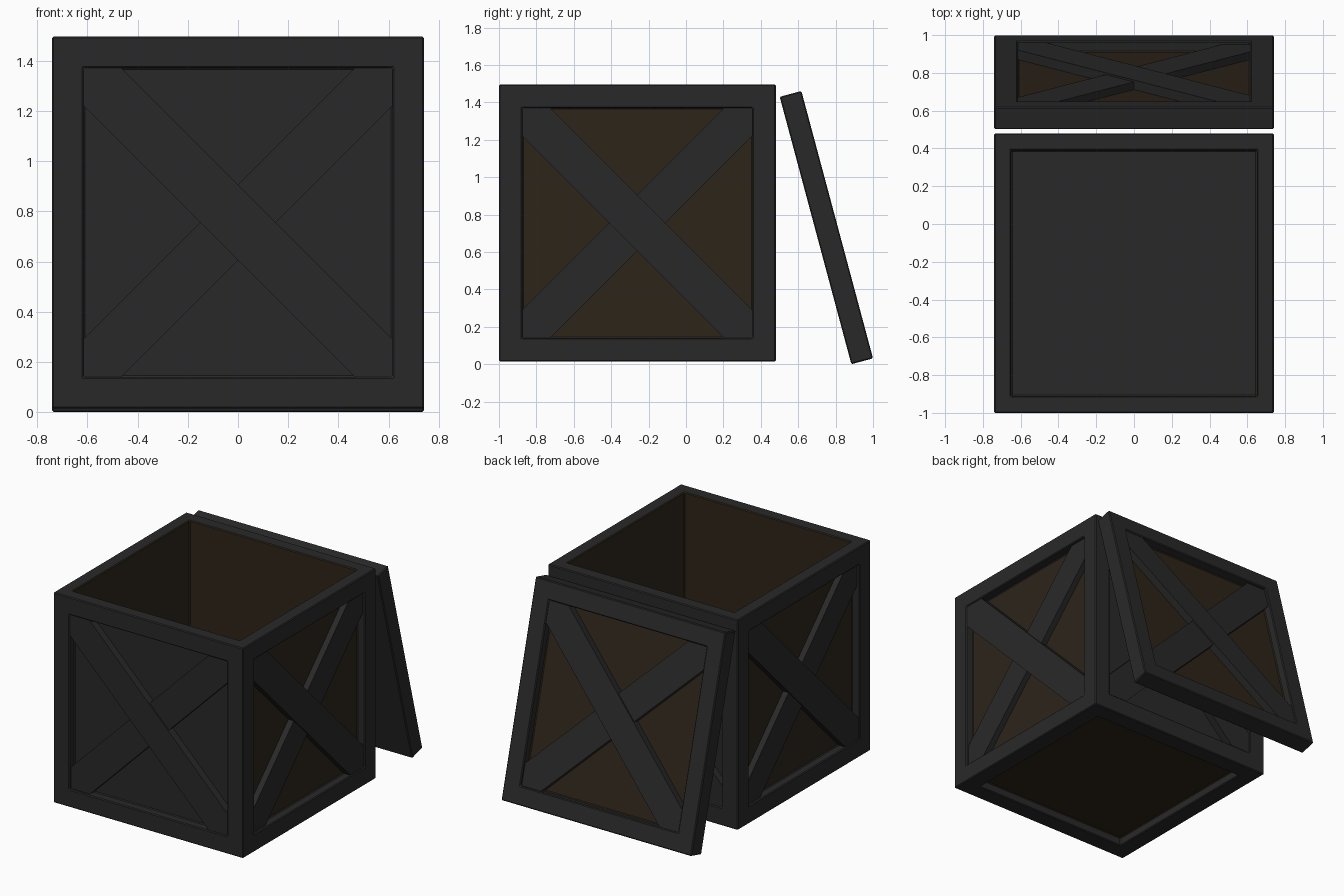
import bpy, bmesh, math
from mathutils import Matrix, Vector

if "Cube" in bpy.data.objects:
    bpy.data.objects.remove(bpy.data.objects["Cube"])

SIZE, BORDER, RECESS = 1.48, 0.125, 0.06
H = SIZE / 2
OPEN = H - BORDER


def material(name, rgb):
    m = bpy.data.materials.new(name)
    m.diffuse_color = (*rgb, 1)
    m.use_nodes = True
    m.node_tree.nodes["Principled BSDF"].inputs["Base Color"].default_value = m.diffuse_color
    return m


GREY = material("dark_frame", (0.022, 0.022, 0.022))
BROWN = material("brown_panel", (0.026, 0.018, 0.010))


def finish(bm, name, matrix, bevel=0):
    bmesh.ops.recalc_face_normals(bm, faces=bm.faces[:])
    me = bpy.data.meshes.new(name)
    bm.to_mesh(me)
    bm.free()
    me.materials.append(GREY)
    me.materials.append(BROWN)
    ob = bpy.data.objects.new(name, me)
    ob.matrix_world = matrix
    bpy.context.collection.objects.link(ob)
    if bevel:
        mod = ob.modifiers.new("edge_bevel", 'BEVEL')
        mod.width = bevel
        mod.segments = 1
    return ob


def sink(bm, face, border, depth):
    """Inset a face, push it straight in and return the new wall faces."""
    bmesh.ops.inset_individual(bm, faces=[face], thickness=border, use_even_offset=True)
    return bmesh.ops.inset_individual(bm, faces=[face], thickness=0, depth=-depth)["faces"]


def side_face(bm, direction):
    bm.normal_update()
    return max(bm.faces, key=lambda f: f.normal.dot(direction) * 10
               + f.calc_center_median().dot(direction))


def basis(right, up, normal, centre):
    m = Matrix((right, up, normal)).transposed().to_4x4()
    m.translation = centre
    return m


def cross_planks(name, matrix):
    """Two diagonal planks clipped to the frame opening, one lapping the other."""
    c = 0.15
    h = OPEN
    outline = [(-h, h), (-h, h - c), (h - c, -h), (h, -h), (h, c - h), (c - h, h)]
    for part, sx, top in (("upper", 1, -0.008), ("lower", -1, -0.018)):
        bm = bmesh.new()
        f = bm.faces.new([bm.verts.new((x * sx, y, -RECESS)) for x, y in outline])
        ext = bmesh.ops.extrude_face_region(bm, geom=[f])["geom"]
        bmesh.ops.translate(bm, vec=(0, 0, RECESS + top),
                            verts=[v for v in ext if isinstance(v, bmesh.types.BMVert)])
        finish(bm, f"{name}_{part}_plank", matrix)


# Crate body: recessed sides and base, hollow from the top
centre = Vector((0, -0.26, 0.755))
X, Y, Z = Vector((1, 0, 0)), Vector((0, 1, 0)), Vector((0, 0, 1))
bm = bmesh.new()
bmesh.ops.create_cube(bm, size=SIZE)
for d, brown in ((X, 1), (-X, 1), (Y, 0), (-Y, 0), (-Z, 1)):
    face = side_face(bm, d)
    sink(bm, face, BORDER, RECESS)
    face.material_index = brown
for wall in sink(bm, side_face(bm, Z), 0.09, SIZE - 0.09):
    wall.material_index = 1
finish(bm, "crate_body", Matrix.Translation(centre), 0.006)

# Crossed planks on the four sides
for name, right, normal in (("front", X, -Y), ("right", Y, X), ("back", -X, Y), ("left", -Y, -X)):
    cross_planks(name, basis(right, Z, normal, centre + normal * H))

# Lid leaning against the back
a = math.radians(15)
THICK = 0.12
up = Vector((0, -math.sin(a), math.cos(a)))
out = Vector((0, math.cos(a), math.sin(a)))
lid_centre = Vector((0, 0.7505, 0.7303))
bm = bmesh.new()
bmesh.ops.create_cube(bm, size=1)
bmesh.ops.scale(bm, vec=(SIZE, SIZE, THICK), verts=bm.verts[:])
face = side_face(bm, Z)
sink(bm, face, BORDER, RECESS)
face.material_index = 1
finish(bm, "lid", basis(-X, up, out, lid_centre), 0.006)
cross_planks("lid", basis(-X, up, out, lid_centre + out * THICK / 2))
